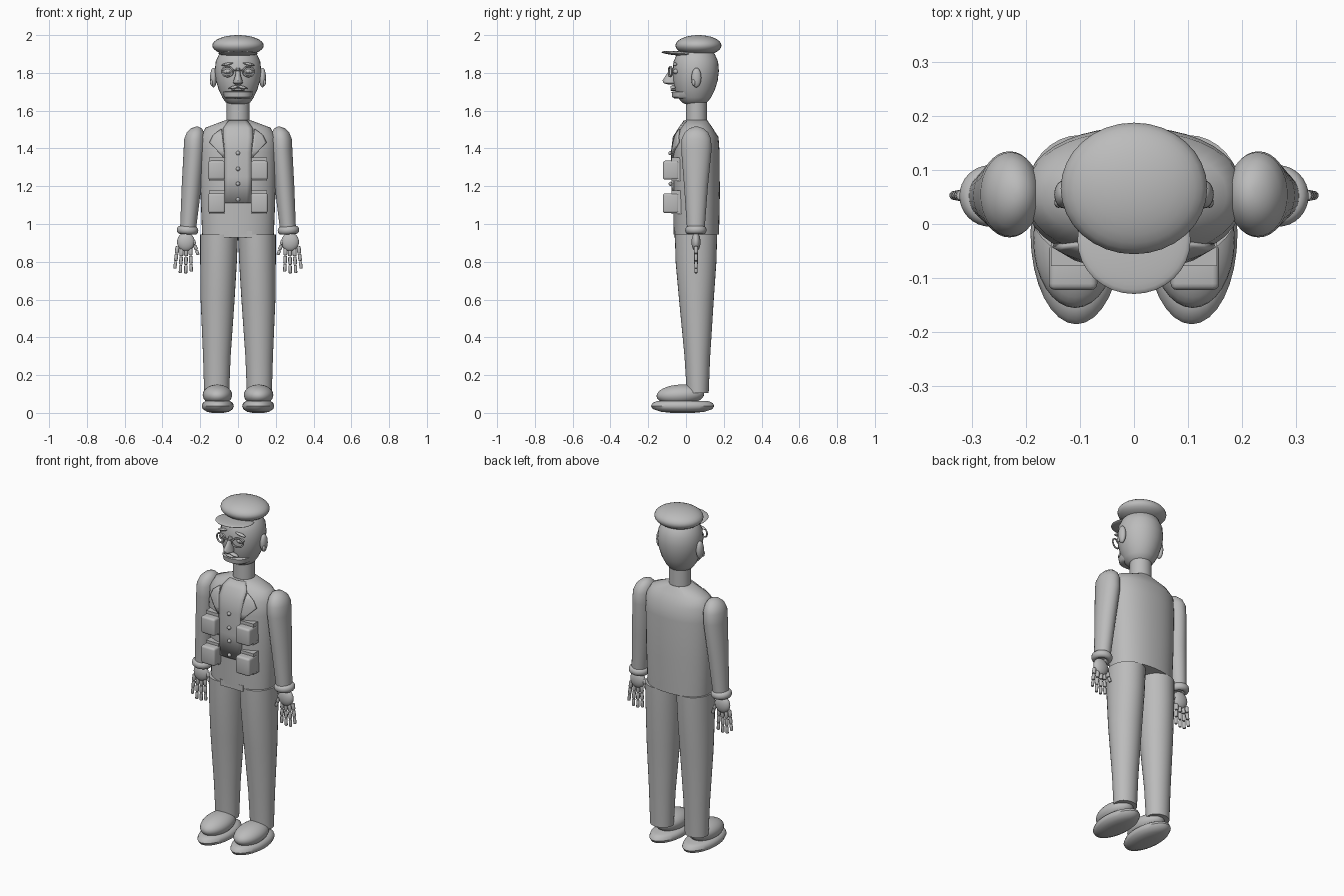
import bpy, bmesh
from math import sin, cos, pi
from mathutils import Matrix, Vector

cube = bpy.data.objects.get("Cube")
if cube:
    bpy.data.objects.remove(cube, do_unlink=True)

GREY = bpy.data.materials.new("plain grey")
GREY.use_nodes = True
GREY.diffuse_color = (0.5, 0.5, 0.5, 1)
GREY.node_tree.nodes["Principled BSDF"].inputs["Base Color"].default_value = (0.5, 0.5, 0.5, 1)
made = []


def finish(name, bm):
    bmesh.ops.recalc_face_normals(bm, faces=bm.faces)
    mesh = bpy.data.meshes.new(name)
    bm.to_mesh(mesh)
    bm.free()
    obj = bpy.data.objects.new(name, mesh)
    bpy.context.collection.objects.link(obj)
    mesh.materials.append(GREY)
    made.append(obj)
    return obj


def ball(name, centre, radii, seg=32, rot=None):
    bm = bmesh.new()
    bmesh.ops.create_uvsphere(bm, u_segments=seg, v_segments=seg // 2, radius=1)
    turn = rot or Matrix.Identity(4)
    bm.transform(Matrix.Translation(centre) @ turn @ Matrix.Diagonal((*radii, 1)))
    return finish(name, bm)


def loft(name, sections, power=2.0, seg=32):
    """Skin stacked oval sections given as (z, cx, cy, rx, ry)."""
    bm = bmesh.new()
    rings = []
    for z, cx, cy, rx, ry in sections:
        ring = []
        for i in range(seg):
            c, s = cos(2 * pi * i / seg), sin(2 * pi * i / seg)
            x = abs(c) ** (2 / power) * (1 if c > 0 else -1)
            y = abs(s) ** (2 / power) * (1 if s > 0 else -1)
            ring.append(bm.verts.new((cx + rx * x, cy + ry * y, z)))
        rings.append(ring)
    for a, b in zip(rings, rings[1:]):
        for i in range(seg):
            j = (i + 1) % seg
            bm.faces.new((a[i], a[j], b[j], b[i]))
    bm.faces.new(rings[0])
    bm.faces.new(rings[-1])
    return finish(name, bm)


def box(name, centre, size, bevel=0.0):
    bm = bmesh.new()
    bmesh.ops.create_cube(bm, size=1)
    bm.transform(Matrix.Translation(centre) @ Matrix.Diagonal((*size, 1)))
    if bevel:
        bmesh.ops.bevel(bm, geom=bm.edges[:], offset=bevel, segments=3, profile=0.5, affect='EDGES')
    return finish(name, bm)


def torus(name, centre, rx, ry, tube, rot=None, flat=1.0):
    bm = bmesh.new()
    n, m = 32, 12
    grid = [[bm.verts.new(((rx + tube * cos(b)) * cos(a), (ry + tube * cos(b)) * sin(a),
                           tube * flat * sin(b)))
             for b in [2 * pi * k / m for k in range(m)]]
            for a in [2 * pi * k / n for k in range(n)]]
    for i in range(n):
        for j in range(m):
            k, l = (i + 1) % n, (j + 1) % m
            bm.faces.new((grid[i][j], grid[k][j], grid[k][l], grid[i][l]))
    bm.transform(Matrix.Translation(centre) @ (rot or Matrix.Identity(4)))
    return finish(name, bm)


def rod(name, a, b, radius):
    """Rounded segment between two points."""
    a, b = Vector(a), Vector(b)
    turn = (b - a).to_track_quat('Z', 'Y').to_matrix().to_4x4()
    bm = bmesh.new()
    bmesh.ops.create_cone(bm, cap_ends=True, segments=12, radius1=radius, radius2=radius,
                          depth=(b - a).length)
    caps = [e for e in bm.edges if abs(e.verts[0].co.z - e.verts[1].co.z) < 1e-5]
    bmesh.ops.bevel(bm, geom=caps, offset=radius * 0.45, segments=2, profile=0.5, affect='EDGES')
    bm.transform(Matrix.Translation((a + b) / 2) @ turn)
    return finish(name, bm)


# Torso
TORSO = [(0.945, 0, 0.055, 0.19, 0.12), (1.15, 0, 0.055, 0.198, 0.124),
         (1.38, 0, 0.053, 0.203, 0.125), (1.46, 0, 0.055, 0.2, 0.117),
         (1.51, 0, 0.055, 0.172, 0.085), (1.55, 0, 0.055, 0.065, 0.057)]
POWER = 2.2
loft("jacket", TORSO, POWER, 40)


def chest(x, z):
    """Front surface depth of the jacket."""
    for a, b in zip(TORSO, TORSO[1:]):
        if a[0] <= z <= b[0]:
            t = (z - a[0]) / (b[0] - a[0])
            cy, rx, ry = (a[k] + (b[k] - a[k]) * t for k in (2, 3, 4))
            return cy - ry * max(0, 1 - abs(x / rx) ** POWER) ** (1 / POWER)
    return 0


def plate(name, outline, lift, thick):
    """Thin panel lying on the chest, outline given as rows of (z, x1, x2)."""
    bm = bmesh.new()
    rows = []
    for z, x1, x2 in outline:
        xs = [x1 + (x2 - x1) * k / 6 for k in range(7)]
        rows.append([bm.verts.new((x, chest(x, z) - lift, z)) for x in xs])
    for a, b in zip(rows, rows[1:]):
        for i in range(6):
            bm.faces.new((a[i], a[i + 1], b[i + 1], b[i]))
    obj = finish(name, bm)
    mod = obj.modifiers.new("thickness", 'SOLIDIFY')
    mod.thickness, mod.offset = thick, 0


plate("shirt_front", [(1.11, -0.07, 0.07), (1.25, -0.07, 0.07), (1.38, -0.07, 0.07),
                      (1.46, -0.078, 0.078), (1.505, -0.078, 0.078), (1.545, -0.05, 0.05)], 0.004, 0.008)
box("jacket_hem", (0, 0, 0.945), (0.15, 0.125, 0.035))
for z in (1.375, 1.292, 1.213, 1.13):
    ball("button", (0, chest(0, z) - 0.012, z), (0.011, 0.01, 0.011), 16)
loft("neck", [(1.53, 0, 0.055, 0.06, 0.056), (1.67, 0, 0.055, 0.06, 0.056)])

# Head, cap and mouth
loft("head", [(1.635, 0, 0.045, 0.045, 0.05), (1.645, 0, 0.045, 0.066, 0.068),
              (1.67, 0, 0.045, 0.083, 0.088), (1.71, 0, 0.047, 0.102, 0.106),
              (1.76, 0, 0.05, 0.117, 0.118), (1.81, 0, 0.052, 0.123, 0.122),
              (1.86, 0, 0.052, 0.118, 0.118), (1.9, 0, 0.052, 0.1, 0.1),
              (1.93, 0, 0.052, 0.07, 0.07)])
ball("cap_crown", (0, 0.066, 1.945), (0.136, 0.122, 0.055))
ball("cap_visor", (0, -0.03, 1.903), (0.105, 0.1, 0.012), rot=Matrix.Rotation(-0.07, 4, 'X'))
loft("beard", [(1.664, 0, 0.0, 0.066, 0.06), (1.672, 0, 0.0, 0.075, 0.073),
               (1.698, 0, 0.0, 0.08, 0.076), (1.702, 0, 0.0, 0.076, 0.07)], 2.4)
ball("lower_lip", (0, -0.065, 1.71), (0.035, 0.018, 0.007), 16)
loft("nose", [(1.738, 0, -0.075, 0.012, 0.018), (1.746, 0, -0.085, 0.026, 0.034),
              (1.76, 0, -0.086, 0.023, 0.038), (1.79, 0, -0.075, 0.014, 0.03),
              (1.825, 0, -0.062, 0.01, 0.02)], seg=20)
rod("glasses_bridge", (-0.028, -0.09, 1.815), (0.028, -0.09, 1.815), 0.004)

UPRIGHT = Matrix.Rotation(pi / 2, 4, 'X')
for side, s in (("left", 1), ("right", -1)):
    # Face details
    ball(side + "_ear", (s * 0.13, 0.055, 1.775), (0.018, 0.026, 0.052), 24)
    ball(side + "_ear_lobe", (s * 0.14, 0.04, 1.75), (0.008, 0.01, 0.018), 16)
    turn = Matrix.Rotation(s * 0.3, 4, 'Z') @ UPRIGHT
    torus(side + "_glasses_rim", (s * 0.056, -0.083, 1.807), 0.031, 0.026, 0.0045, turn)
    ball(side + "_eye", (s * 0.053, -0.053, 1.807), (0.024, 0.016, 0.014), 20)
    ball(side + "_pupil", (s * 0.053, -0.067, 1.807), (0.008, 0.005, 0.008), 12)
    ball(side + "_eyebrow", (s * 0.056, -0.058, 1.847), (0.034, 0.012, 0.007), 16,
         Matrix.Rotation(s * 0.2, 4, 'Y'))
    ball(side + "_moustache", (s * 0.021, -0.069, 1.724), (0.03, 0.014, 0.008), 16,
         Matrix.Rotation(s * 0.25, 4, 'Y'))

    # Lapel and pockets
    plate(side + "_lapel", [(1.35, s * 0.07, s * 0.074), (1.39, s * 0.073, s * 0.11),
                            (1.43, s * 0.078, s * 0.15), (1.47, s * 0.083, s * 0.13),
                            (1.5, s * 0.086, s * 0.09)], 0.008, 0.009)
    for level, z, h in (("upper", 1.285, 0.1), ("lower", 1.11, 0.104)):
        box(f"{side}_{level}_pocket", (s * 0.113, -0.08, z), (0.09, 0.085, h), 0.012)
        box(f"{side}_{level}_pocket_backing", (s * 0.113, -0.048, z + 0.005), (0.082, 0.06, 0.125))

    # Arm and cuff
    loft(side + "_sleeve", [(0.965, s * 0.265, 0.052, 0.042, 0.046),
                            (1.2, s * 0.246, 0.053, 0.052, 0.063),
                            (1.39, s * 0.231, 0.055, 0.057, 0.08),
                            (1.45, s * 0.229, 0.055, 0.056, 0.078),
                            (1.485, s * 0.225, 0.055, 0.046, 0.062),
                            (1.507, s * 0.22, 0.055, 0.028, 0.036),
                            (1.515, s * 0.217, 0.055, 0.008, 0.012)])
    torus(side + "_cuff", (s * 0.267, 0.052, 0.967), 0.039, 0.039, 0.018,
          Matrix.Rotation(s * -0.06, 4, 'Y'), 1.2)

    # Hand: palm, four jointed fingers and a thumb
    ball(side + "_palm", (s * 0.276, 0.053, 0.905), (0.047, 0.024, 0.05), 24)
    digits = [((0.252, 0.875), (0.247, 0.745)), ((0.274, 0.872), (0.277, 0.736)),
              ((0.298, 0.872), (0.306, 0.738)), ((0.32, 0.882), (0.335, 0.762)),
              ((0.238, 0.915), (0.211, 0.835))]
    for (x0, z0), (x1, z1) in digits:
        a, b = Vector((s * x0, 0.053, z0)), Vector((s * x1, 0.053, z1))
        for k in range(3):
            rod(side + "_finger_joint", a.lerp(b, k / 3), a.lerp(b, (k + 0.94) / 3), 0.0105 - 0.001 * k)

    # Leg and shoe
    loft(side + "_trouser_leg", [(0.105, s * 0.113, 0.062, 0.066, 0.058),
                                 (0.3, s * 0.112, 0.06, 0.073, 0.068),
                                 (0.6, s * 0.108, 0.055, 0.09, 0.092),
                                 (0.8, s * 0.103, 0.053, 0.097, 0.108),
                                 (0.945, s * 0.1, 0.053, 0.1, 0.112)])
    ball(side + "_shoe_upper", (s * 0.109, -0.03, 0.095), (0.078, 0.126, 0.055), 32,
         Matrix.Rotation(0.05, 4, 'X'))
    loft(side + "_sole", [(0.0, s * 0.107, -0.018, 0.03, 0.06), (0.006, s * 0.107, -0.018, 0.058, 0.115),
                          (0.02, s * 0.107, -0.018, 0.079, 0.157), (0.036, s * 0.107, -0.018, 0.085, 0.168),
                          (0.052, s * 0.107, -0.018, 0.08, 0.16), (0.063, s * 0.107, -0.018, 0.066, 0.135)])

# Smooth shading with sharp edges kept
bpy.ops.object.select_all(action='DESELECT')
for obj in made:
    obj.select_set(True)
bpy.context.view_layer.objects.active = made[0]
bpy.ops.object.shade_smooth_by_angle(angle=0.7)
